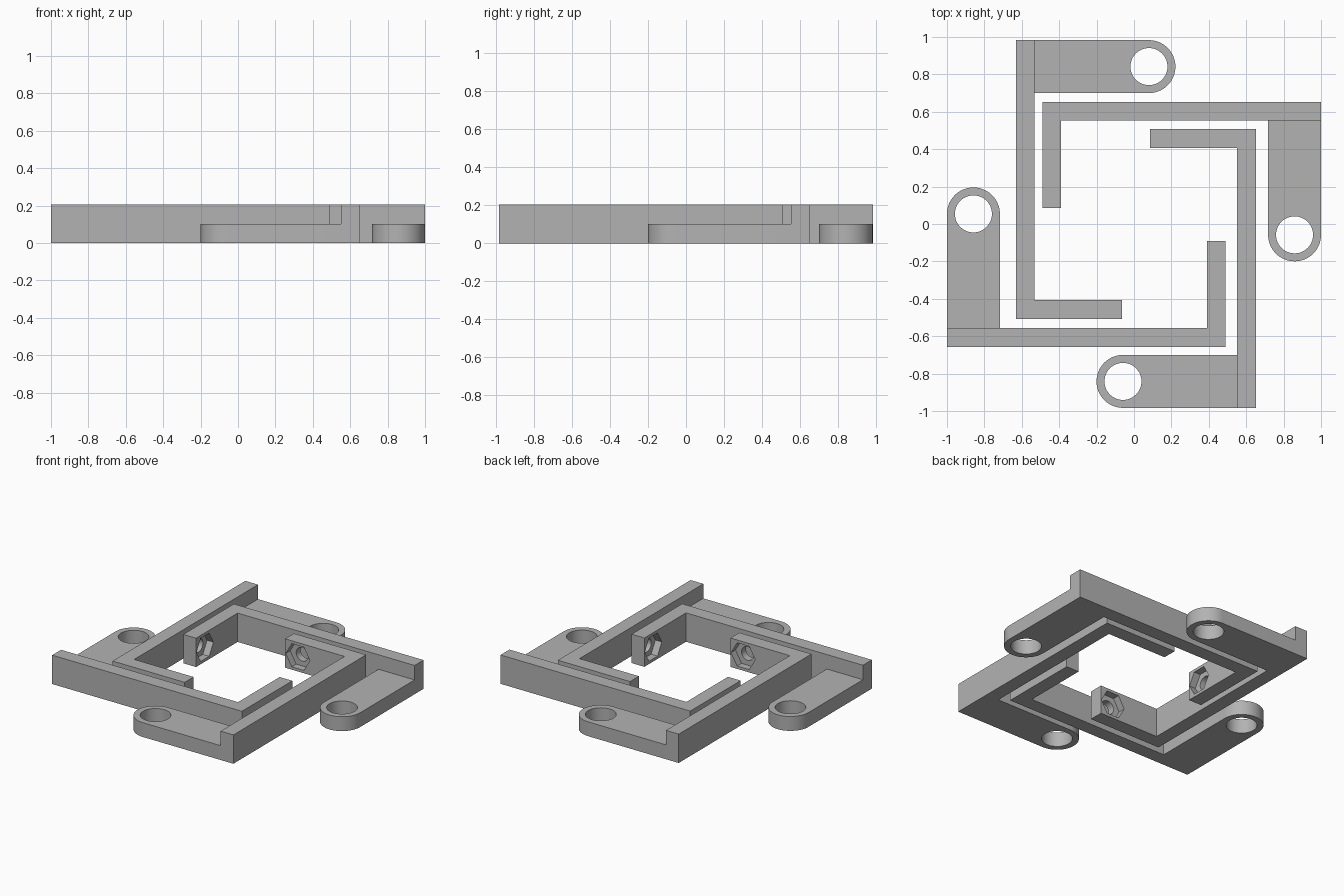
import bpy, bmesh
from math import radians, pi, cos, sin
from mathutils import Matrix, Vector

cube = bpy.data.objects.get("Cube")
if cube:
    bpy.data.objects.remove(cube)

grey = bpy.data.materials.new("light_grey")
grey.use_nodes = True
colour = (0.45, 0.45, 0.45, 1)
grey.diffuse_color = colour
grey.node_tree.nodes["Principled BSDF"].inputs["Base Color"].default_value = colour

HEIGHT, WALL, LENGTH = 0.205, 0.1, 1.49
HOOK, TAB_H, TAB_R, HOLE_X = 0.567, 0.102, 0.1415, 0.711


def arc(cx, cy, r, start, end, n):
    return [(cx + r * cos(start + (end - start) * i / n),
             cy + r * sin(start + (end - start) * i / n)) for i in range(n + 1)]


def circle(r, n, cx=0, cy=0):
    return arc(cx, cy, r, 0, 2 * pi, n)[:-1]


def prism(name, points, z0, z1, matrix=Matrix()):
    """Extrude a flat outline from z0 to z1."""
    bm = bmesh.new()
    face = bm.faces.new([bm.verts.new((x, y, z0)) for x, y in points])
    top = bmesh.ops.extrude_face_region(bm, geom=[face])["geom"]
    verts = [v for v in top if isinstance(v, bmesh.types.BMVert)]
    bmesh.ops.translate(bm, verts=verts, vec=Vector((0, 0, z1 - z0)))
    bmesh.ops.recalc_face_normals(bm, faces=bm.faces)
    bm.transform(matrix)
    mesh = bpy.data.meshes.new(name)
    bm.to_mesh(mesh)
    bm.free()
    mesh.materials.append(grey)
    obj = bpy.data.objects.new(name, mesh)
    bpy.context.collection.objects.link(obj)
    return obj


# Wall with a hooked end
outline = [(0, 0), (0, -LENGTH), (HOOK, -LENGTH), (HOOK, WALL - LENGTH),
           (WALL, WALL - LENGTH), (WALL, 0)]
bracket = prism("bracket_left", outline, 0, HEIGHT)

# Low rounded mounting tab, screw hole, nut pocket and bolt hole
tab_outline = ([(WALL / 2, -2 * TAB_R)]
               + arc(HOLE_X, -TAB_R, TAB_R, -pi / 2, pi / 2, 32)
               + [(WALL / 2, 0)])
tab = prism("mounting_tab", tab_outline, 0, TAB_H)
screw_hole = prism("screw_hole", circle(0.099, 48, HOLE_X, -TAB_R), -0.1, 0.15)
side = (Matrix.Translation((HOOK - WALL, WALL - LENGTH, HEIGHT / 2))
        @ Matrix.Rotation(pi / 2, 4, "X"))
nut_pocket = prism("nut_pocket", circle(0.095, 6), -0.05, 0.05, side)
bolt_hole = prism("bolt_hole", circle(0.048, 32), -0.05, 0.2, side)

bpy.ops.object.select_all(action="DESELECT")
bpy.context.view_layer.objects.active = bracket
bracket.select_set(True)
for part, operation in ((tab, "UNION"), (screw_hole, "DIFFERENCE"),
                        (nut_pocket, "DIFFERENCE"), (bolt_hole, "DIFFERENCE")):
    part.hide_render = True
    mod = bracket.modifiers.new(part.name, "BOOLEAN")
    mod.operation, mod.solver, mod.object = operation, "EXACT", part
    bpy.ops.object.modifier_apply(modifier=mod.name)
    bpy.data.objects.remove(part)
bpy.ops.object.shade_smooth_by_angle(angle=radians(30))

# Four interlocking copies, each turned a quarter further
corners = {"left": (-0.631, 0.983), "back": (1, 0.653),
           "right": (0.652, -0.983), "front": (-1, -0.657)}
for i, (label, (x, y)) in enumerate(corners.items()):
    obj = bracket if i == 0 else bracket.copy()
    if i:
        bpy.context.collection.objects.link(obj)
    obj.name = "bracket_" + label
    obj.location = (x, y, 0)
    obj.rotation_euler.z = -i * pi / 2
